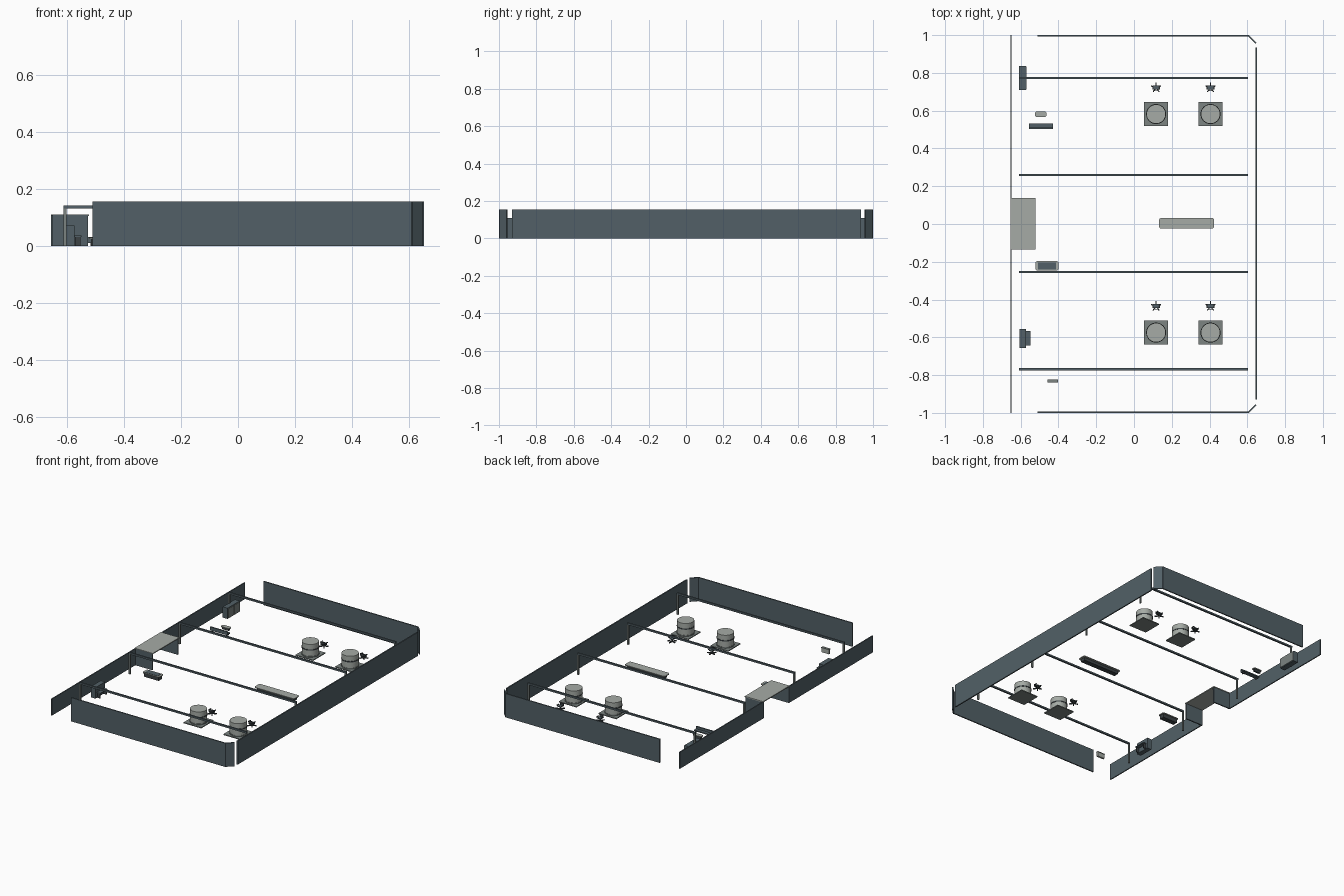
import bpy, bmesh, math
from mathutils import Matrix

if "Cube" in bpy.data.objects:
    bpy.data.objects.remove(bpy.data.objects["Cube"])


def material(name, rgb):
    m = bpy.data.materials.new(name)
    m.diffuse_color = (*rgb, 1)
    m.use_nodes = True
    m.node_tree.nodes["Principled BSDF"].inputs["Base Color"].default_value = m.diffuse_color
    return m


SLATE = material("slate blue", (0.085, 0.118, 0.135))
PALE = material("pale grey", (0.38, 0.41, 0.38))
GREY = material("mid grey", (0.20, 0.23, 0.22))
DARK = material("dark grey", (0.045, 0.055, 0.06))


def finish(bm, name, mat):
    me = bpy.data.meshes.new(name)
    bm.to_mesh(me)
    bm.free()
    me.materials.append(mat)
    ob = bpy.data.objects.new(name, me)
    bpy.context.collection.objects.link(ob)
    return ob


def box(name, mat, x0, x1, y0, y1, z0, z1, rounding=0):
    bm = bmesh.new()
    bmesh.ops.create_cube(bm, size=1)
    for v in bm.verts:
        v.co = ((x0, x1)[v.co.x > 0], (y0, y1)[v.co.y > 0], (z0, z1)[v.co.z > 0])
    if rounding:
        upright = [e for e in bm.edges
                   if abs(e.verts[0].co.z - e.verts[1].co.z) > 1e-5]
        bmesh.ops.bevel(bm, geom=upright, offset=rounding, segments=4,
                        profile=0.5, affect='EDGES')
    return finish(bm, name, mat)


def cylinder(name, mat, x, y, z0, z1, r, sides=32):
    bm = bmesh.new()
    bmesh.ops.create_cone(bm, cap_ends=True, segments=sides, radius1=r, radius2=r,
                          depth=z1 - z0,
                          matrix=Matrix.Translation((x, y, (z0 + z1) / 2)))
    for f in bm.faces:
        f.smooth = len(f.verts) == 4
    for e in bm.edges:
        e.smooth = all(f.smooth for f in e.link_faces)
    return finish(bm, name, mat)


def bar(name, mat, x, y, z, length, width, height, angle):
    ob = box(name, mat, 0, length, -width / 2, width / 2, 0, height)
    ob.data.transform(Matrix.Translation((x, y, z)) @ Matrix.Rotation(angle, 4, 'Z'))
    return ob


# perimeter walls and chamfered corners
T, H, LOW = 0.008, 0.155, 0.108
box("east_wall", SLATE, 0.642, 0.65, -0.93, 0.935, 0, H)
for s in (-1, 1):
    y0, y1 = sorted((s * 0.992, s * 1.0))
    box("end_wall", SLATE, -0.51, 0.608, y0, y1, 0, H)
    bar("corner_wall", SLATE, 0.607, s * 0.995, 0, 0.054, T, H, -s * math.pi / 4)
    y0, y1 = sorted((s * 0.136, s * 1.0))
    box("west_wall", SLATE, -0.655, -0.648, y0, y1, 0, LOW)

# entrance recess with flat roof
for y in (-0.132, 0.132):
    box("recess_side", SLATE, -0.655, -0.525, y - 0.004, y + 0.004, 0, LOW)
box("recess_roof", PALE, -0.655, -0.522, -0.136, 0.138, LOW - 0.003, LOW + 0.003)

# portal frames spanning the hall
for y in (-0.769, -0.255, 0.26, 0.774):
    box("frame_beam", SLATE, -0.61, 0.603, y - 0.0055, y + 0.0055, 0.131, 0.142)
    for x in (-0.605, 0.598):
        box("frame_post", GREY, x - 0.005, x + 0.005, y - 0.005, y + 0.005, 0, 0.131)

# banded drums on square plinths, each with a small swivel stool
for x in (0.117, 0.405):
    for y in (-0.575, 0.582):
        box("drum_plinth", GREY, x - 0.064, x + 0.064, y - 0.064, y + 0.064, 0, 0.006)
        cylinder("drum_body", PALE, x, y, 0.006, 0.09, 0.051)
        cylinder("drum_band", DARK, x, y, 0.050, 0.057, 0.053)
        cylinder("drum_foot", GREY, x, y, 0.006, 0.013, 0.053)
        sy = y + 0.14
        for i in range(5):
            bar("stool_leg", DARK, x, sy, 0.001, 0.028, 0.006, 0.006,
                math.pi / 2 + i * math.tau / 5)
        cylinder("stool_stem", DARK, x, sy, 0.004, 0.022, 0.004, 10)
        box("stool_seat", SLATE, x - 0.013, x + 0.013, sy - 0.011, sy + 0.011,
            0.018, 0.023)
        for s in (-1, 1):
            ax = x + s * 0.017
            box("stool_arm", DARK, ax - 0.003, ax + 0.003, sy - 0.01, sy + 0.012,
                0.024, 0.028)
        box("stool_back", DARK, x - 0.013, x + 0.013, sy - 0.018, sy - 0.014,
            0.02, 0.036)


# low tables: pale rounded top over a dark base
def table(name, x0, x1, y0, y1, z, rounding, inset):
    box(name + "_top", PALE, x0, x1, y0, y1, z - 0.005, z, rounding)
    box(name + "_base", DARK, x0 + inset, x1 - inset, y0 + inset, y1 - inset,
        0, z - 0.005)


table("long_table", 0.133, 0.424, -0.025, 0.032, 0.024, 0.012, 0.012)
table("side_table", -0.525, -0.462, 0.567, 0.595, 0.02, 0.011, 0.008)
table("reception_desk", -0.522, -0.4, -0.246, -0.197, 0.03, 0.009, 0.008)
box("desk_mat", SLATE, -0.507, -0.414, -0.241, -0.205, 0.03, 0.032)

# bench with a backrest
box("bench_seat", SLATE, -0.555, -0.43, 0.512, 0.533, 0.01, 0.017)
box("bench_back", SLATE, -0.555, -0.43, 0.503, 0.512, 0.01, 0.032)
for x in (-0.548, -0.443):
    box("bench_leg", DARK, x, x + 0.006, 0.507, 0.53, 0, 0.01)

# wall cabinet with two grey doors
box("cabinet", SLATE, -0.608, -0.573, 0.71, 0.836, 0, 0.07)
for y in (0.713, 0.7745):
    box("cabinet_door", GREY, -0.573, -0.569, y, y + 0.059, 0.004, 0.066)

# locker with a counter in front
box("locker", SLATE, -0.605, -0.573, -0.656, -0.556, 0, 0.072)
box("counter_top", SLATE, -0.573, -0.548, -0.642, -0.566, 0.031, 0.036)
for y in (-0.64, -0.574):
    box("counter_leg", DARK, -0.571, -0.552, y, y + 0.006, 0, 0.031)

# small bin by the open corner
box("bin_body", PALE, -0.457, -0.404, -0.838, -0.825, 0, 0.028)
box("bin_lid", GREY, -0.459, -0.402, -0.84, -0.823, 0.028, 0.032)
